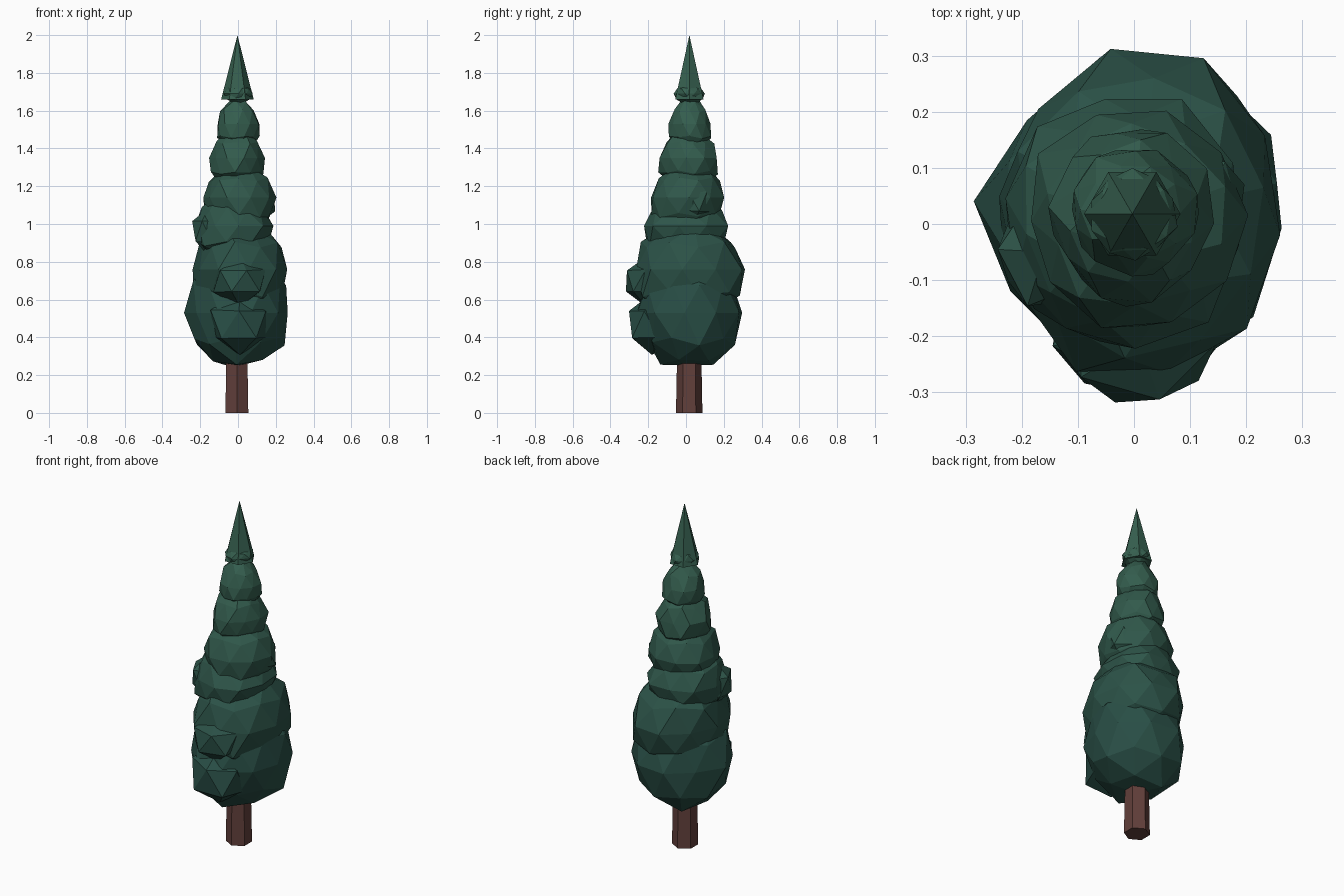
import bpy, math, random
from mathutils import Vector

if "Cube" in bpy.data.objects:
    bpy.data.objects.remove(bpy.data.objects["Cube"])

random.seed(4)


def material(name, color):
    m = bpy.data.materials.new(name)
    m.diffuse_color = (*color, 1)
    m.use_nodes = True
    m.node_tree.nodes["Principled BSDF"].inputs["Base Color"].default_value = m.diffuse_color
    return m


def cone(name, sides, r1, r2, z0, z1, center, turn, mat):
    bpy.ops.mesh.primitive_cone_add(vertices=sides, radius1=r1, radius2=r2, depth=z1 - z0,
                                    location=(*center, (z0 + z1) / 2), rotation=(0, 0, turn))
    ob = bpy.context.object
    ob.name = name
    ob.data.materials.append(mat)
    return ob


def leaf_blob(name, center, radii, jitter=0.06, taper=0.0, floor=None, detail=2):
    """Faceted, slightly irregular ellipsoid of foliage, lighter higher up."""
    bpy.ops.mesh.primitive_ico_sphere_add(subdivisions=detail, radius=1)
    ob = bpy.context.object
    ob.name = name
    turn = random.uniform(0, math.tau)
    c, s = math.cos(turn), math.sin(turn)
    for v in ob.data.vertices:
        k = 1 + random.uniform(-jitter, jitter)
        x, y, z = v.co
        w = k * (1 - taper * z)
        v.co = Vector(((c * x - s * y) * radii[0] * w + center[0],
                       (s * x + c * y) * radii[1] * w + center[1],
                       z * radii[2] * k + center[2]))
        if floor is not None:
            v.co.z = max(v.co.z, floor)
    t = min(1, max(0, (center[2] - 0.4) / 1.3))
    low, high = Vector((0.020, 0.072, 0.058)), Vector((0.036, 0.115, 0.078))
    ob.data.materials.append(material(name + "_green", low.lerp(high, t)))
    return ob


# Trunk
cone("trunk", 6, 0.070, 0.062, 0, 0.42, (-0.006, 0.017), 0,
     material("bark", (0.12, 0.05, 0.043)))

# Stacked foliage tiers: centre, radii, narrowing towards the top
tiers = [
    ((0.005, 0.015, 0.53), (0.275, 0.275, 0.31), 0.0),
    ((0.01, 0.015, 0.76), (0.262, 0.298, 0.26), 0.1),
    ((-0.025, 0.005, 0.99), (0.215, 0.232, 0.19), 0.15),
    ((0.0, 0.01, 1.14), (0.195, 0.192, 0.19), 0.15),
    ((0.0, 0.015, 1.35), (0.146, 0.158, 0.16), 0.2),
    ((0.0, 0.022, 1.53), (0.114, 0.112, 0.14), 0.25),
    ((0.0, 0.018, 1.69), (0.076, 0.080, 0.055), 0.0),
]
for i, (center, radii, taper) in enumerate(tiers):
    leaf_blob(f"foliage_tier_{i + 1}", center, radii, 0.07, taper, 0.25 if i == 0 else None)

# Angular side clumps poking out of the tiers
clumps = [
    ((0.01, -0.18, 0.47), (0.17, 0.14, 0.16)),
    ((0.01, -0.21, 0.70), (0.15, 0.13, 0.13)),
    ((0.12, 0.04, 1.12), (0.085, 0.10, 0.11)),
    ((-0.16, -0.05, 0.96), (0.09, 0.11, 0.12)),
]
for i, (center, radii) in enumerate(clumps):
    leaf_blob(f"foliage_clump_{i + 1}", center, radii, 0.08, detail=1)

# Pointed tip
cone("tip", 6, 0.086, 0, 1.66, 2.0, (-0.003, 0.018), math.pi / 2,
     material("tip_green", (0.037, 0.115, 0.078)))
